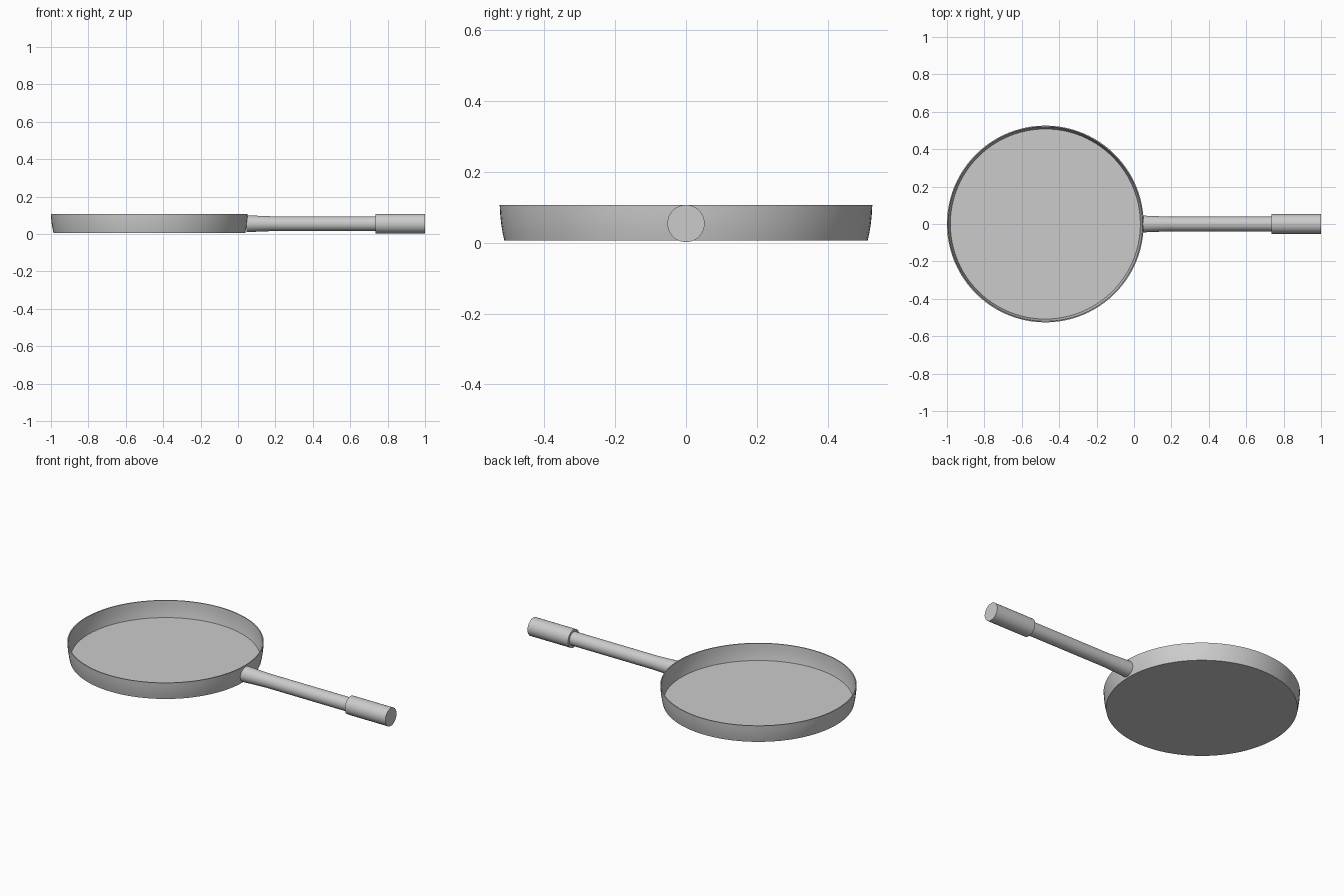
import bpy, math

if "Cube" in bpy.data.objects:
    bpy.data.objects.remove(bpy.data.objects["Cube"])


def lathe(name, profile, location, rotation=(0, 0, 0), segments=96):
    """Revolve (radius, height) points around the local z axis."""
    verts, faces, rings = [], [], []
    for r, h in profile:
        if r == 0:
            rings.append([len(verts)] * segments)
            verts.append((0, 0, h))
        else:
            rings.append(list(range(len(verts), len(verts) + segments)))
            for i in range(segments):
                a = math.tau * i / segments
                verts.append((r * math.cos(a), r * math.sin(a), h))
    for low, high in zip(rings, rings[1:]):
        for i in range(segments):
            j = (i + 1) % segments
            faces.append(list(dict.fromkeys((low[i], low[j], high[j], high[i]))))
    mesh = bpy.data.meshes.new(name)
    mesh.from_pydata(verts, [], faces)
    obj = bpy.data.objects.new(name, mesh)
    obj.location, obj.rotation_euler = location, rotation
    bpy.context.collection.objects.link(obj)
    bpy.ops.object.select_all(action='DESELECT')
    obj.select_set(True)
    bpy.context.view_layer.objects.active = obj
    bpy.ops.object.shade_smooth_by_angle(angle=math.radians(30))
    return obj


# Shallow pan: flat base, slightly bowed flaring wall, thin rim
wall = [(0.513, 0.006), (0.518, 0.03), (0.522, 0.055), (0.5245, 0.08), (0.526, 0.107)]
thickness = 0.006
inner = [(r - thickness, z) for r, z in reversed(wall[1:])]
lathe("pan", [(0, 0.006)] + wall + inner + [(0.508, 0.011), (0, 0.011)], (-0.474, 0, 0))

# Handle parts lie along +x
axis_z = 0.0545
along_x = (0, math.pi / 2, 0)


def rod(name, x0, x1, r0, r1):
    profile = [(0, 0), (r0, 0), (r1, x1 - x0), (0, x1 - x0)]
    return lathe(name, profile, (x0, 0, axis_z), along_x, 48)


rod("handle_neck", 0.046, 0.195, 0.045, 0.039)
rod("handle_shaft", 0.19, 0.74, 0.039, 0.039)
rod("handle_grip", 0.735, 1.0, 0.0525, 0.0525)
